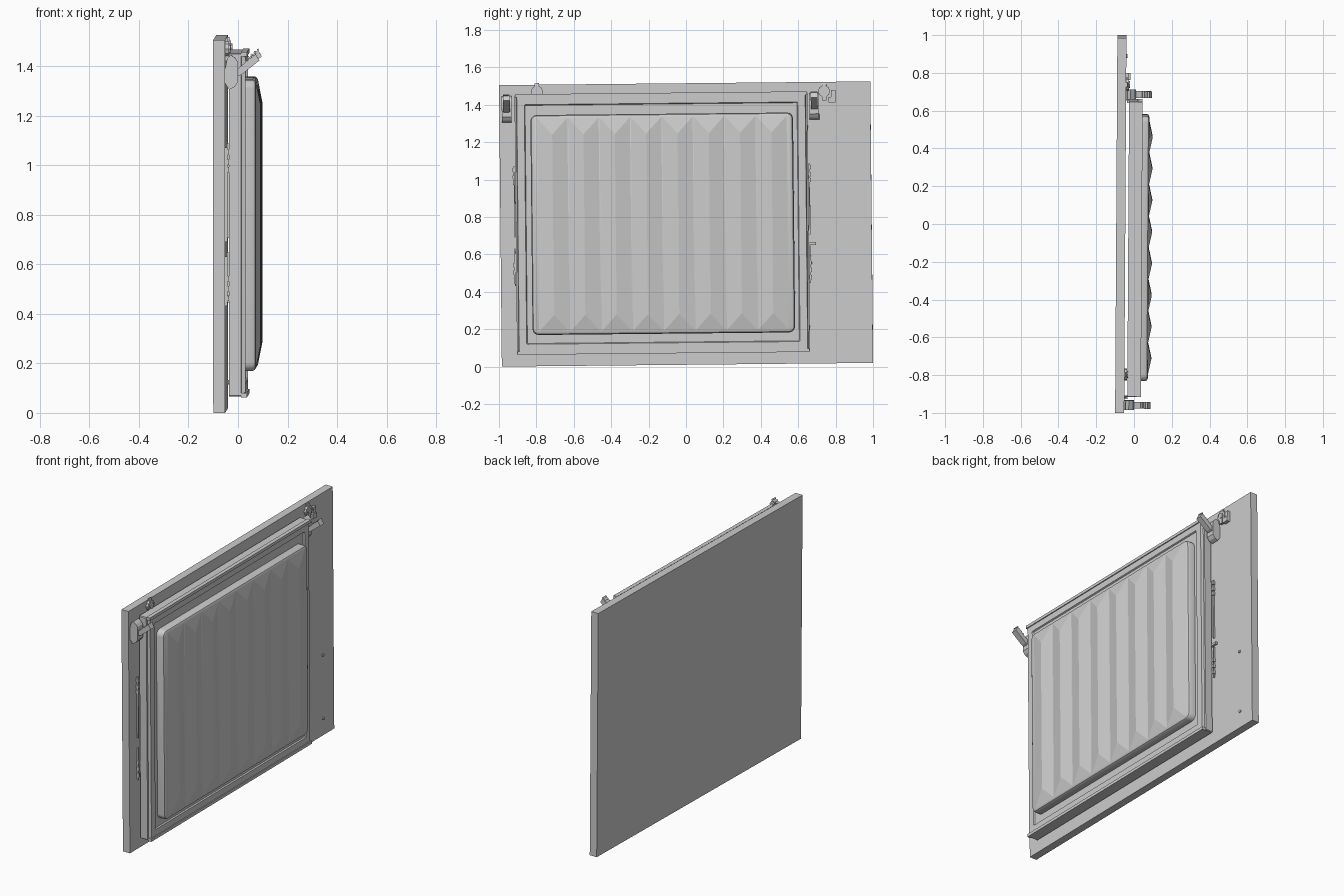
import bpy, bmesh, math
from mathutils import Matrix, Vector

if "Cube" in bpy.data.objects:
    bpy.data.objects.remove(bpy.data.objects["Cube"])

# the whole assembly hangs slightly crooked
MID = Vector((0, 0, 0.7625))
TILT = (Matrix.Translation(MID) @ Matrix.Rotation(-0.006, 4, 'Z')
        @ Matrix.Rotation(0.01, 4, 'X') @ Matrix.Translation(-MID))


def finish(name, bm, smooth=False):
    bmesh.ops.recalc_face_normals(bm, faces=bm.faces)
    bm.transform(TILT)
    me = bpy.data.meshes.new(name)
    bm.to_mesh(me)
    bm.free()
    ob = bpy.data.objects.new(name, me)
    bpy.context.collection.objects.link(ob)
    if smooth:
        bpy.context.view_layer.objects.active = ob
        ob.select_set(True)
        bpy.ops.object.shade_smooth_by_angle(angle=math.radians(30))
        ob.select_set(False)
    return ob


def box(name, x0, x1, y0, y1, z0, z1):
    bm = bmesh.new()
    m = (Matrix.Translation(((x0 + x1) / 2, (y0 + y1) / 2, (z0 + z1) / 2))
         @ Matrix.Diagonal((x1 - x0, y1 - y0, z1 - z0, 1)))
    bmesh.ops.create_cube(bm, size=1, matrix=m)
    return finish(name, bm)


def disc(name, x0, x1, y, z, r, n=12):
    bm = bmesh.new()
    m = Matrix.Translation(((x0 + x1) / 2, y, z)) @ Matrix.Rotation(math.pi / 2, 4, 'Y')
    bmesh.ops.create_cone(bm, cap_ends=True, segments=n, radius1=r, radius2=r,
                          depth=x1 - x0, matrix=m)
    return finish(name, bm, True)


def prism(name, profile, y0, y1):
    """Extrude an (x, z) profile along y."""
    bm = bmesh.new()
    f = bm.faces.new([bm.verts.new((x, y0, z)) for x, z in profile])
    r = bmesh.ops.extrude_face_region(bm, geom=[f])
    vs = [v for v in r['geom'] if isinstance(v, bmesh.types.BMVert)]
    bmesh.ops.translate(bm, verts=vs, vec=(0, y1 - y0, 0))
    return finish(name, bm)


def stack(name, rect, steps, radius=0.0, seg=1, smooth=False):
    """Loft rounded rectangles; steps are (x, inset)."""
    ya, yb, za, zb = rect
    bm = bmesh.new()
    rings = []
    for x, i in steps:
        r = max(radius - i, 0.004)
        ring = []
        for k, (cy, cz) in enumerate([(yb - i - r, zb - i - r), (ya + i + r, zb - i - r),
                                      (ya + i + r, za + i + r), (yb - i - r, za + i + r)]):
            for s in range(seg + 1):
                a = math.pi / 2 * (k + s / seg)
                ring.append(bm.verts.new((x, cy + r * math.cos(a), cz + r * math.sin(a))))
        rings.append(ring)
    n = len(rings[0])
    for a, b in zip(rings, rings[1:]):
        for j in range(n):
            bm.faces.new((a[j], a[(j + 1) % n], b[(j + 1) % n], b[j]))
    bm.faces.new(rings[0])
    bm.faces.new(rings[-1])
    return finish(name, bm, smooth)


# wall panel behind everything
box("back_panel", -0.094, -0.046, -0.9925, 0.9925, 0.01, 1.515)

# window frame with raised rim and recessed face
stack("frame", (-0.91, 0.656, 0.076, 1.461),
      [(-0.030, 0), (0.018, 0), (0.020, 0.008), (0.036, 0.012), (0.036, 0.052), (0.028, 0.056)])
box("frame_top_lip", 0.018, 0.042, -0.908, 0.654, 1.447, 1.465)
box("frame_bottom_lip", 0.018, 0.042, -0.908, 0.654, 0.072, 0.09)

# pleated blind: rounded tray with hip-roofed pleats
ZB, ZT = 0.177, 1.353
stack("blind_tray", (-0.826, 0.578, ZB, ZT),
      [(0.022, 0), (0.064, 0), (0.073, 0.005), (0.078, 0.014)], 0.035, 5, True)
bm = bmesh.new()
W = 0.1675
for k in range(8):
    y = -0.71 + k * W
    low = [bm.verts.new((0.0775, y + sy * W / 2, z)) for sy, z in
           [(-1, ZB + .014), (1, ZB + .014), (1, ZT - .014), (-1, ZT - .014)]]
    r0 = bm.verts.new((0.096, y, ZB + 0.105))
    r1 = bm.verts.new((0.096, y, ZT - 0.105))
    for f in ((low[0], low[1], r0), (low[1], low[2], r1, r0),
              (low[2], low[3], r1), (low[3], low[0], r0, r1), low[::-1]):
        bm.faces.new(f)
finish("blind_pleats", bm)

# hinge levers at both upper corners
body = [(-0.046, 1.40), (-0.038, 1.44), (-0.022, 1.455), (-0.004, 1.44), (0.006, 1.425),
        (0.006, 1.345), (-0.008, 1.325), (-0.03, 1.315), (-0.046, 1.34)]
arm = [(-0.005, 1.365), (0.02, 1.375), (0.092, 1.432), (0.077, 1.458), (0.0, 1.395)]
for side, y in (("left", -0.953), ("right", 0.692)):
    prism(f"hinge_body_{side}", body, y - 0.026, y + 0.026)
    prism(f"hinge_lever_{side}", arm, y - 0.018, y + 0.018)
    for k in range(4):
        x, z = 0.036 + k * 0.013, 1.424 + k * 0.0106
        prism(f"lever_rib_{side}_{k}", [(x, z), (x + .006, z + .005), (x + .003, z + .009),
                                        (x - .003, z + .004)], y - 0.018, y + 0.018)

# upper latches on the panel
for side, y, z in (("left", -0.79, 1.478), ("right", 0.745, 1.465)):
    disc(f"latch_disc_{side}", -0.046, -0.032, y, z, 0.032, 10)
    disc(f"latch_hub_{side}", -0.034, -0.026, y, z, 0.018, 8)
    prism(f"latch_wedge_{side}", [(-0.046, z + .045), (-0.04, z + .045), (-0.03, z),
                                  (-0.03, z - .05), (-0.046, z - .05)], y - 0.012, y + 0.012)
box("latch_block", -0.046, -0.024, 0.768, 0.806, 1.405, 1.435)
box("latch_post", -0.046, -0.03, 0.782, 0.806, 1.43, 1.472)

# side seal strips with small tabs
for side, y, d in (("left", -0.912, -1), ("right", 0.658, 1)):
    for k, (z0, z1) in enumerate([(0.44, 0.64), (0.70, 1.08)]):
        box(f"seal_{side}_{k}", -0.046, -0.036, min(y, y + d * .007), max(y, y + d * .007), z0, z1)
    for k, z in enumerate((0.46, 0.50, 0.54, 0.98, 1.01, 1.05)):
        box(f"seal_tab_{side}_{k}", -0.046, -0.030, min(y, y + d * .012), max(y, y + d * .012), z, z + 0.022)
box("side_pin", -0.04, -0.028, 0.64, 0.694, 0.644, 0.658)

# screw heads on the open part of the panel
for k, z in enumerate((0.51, 0.115)):
    disc(f"screw_{k}", -0.047, -0.040, 0.885, z, 0.009, 10)
